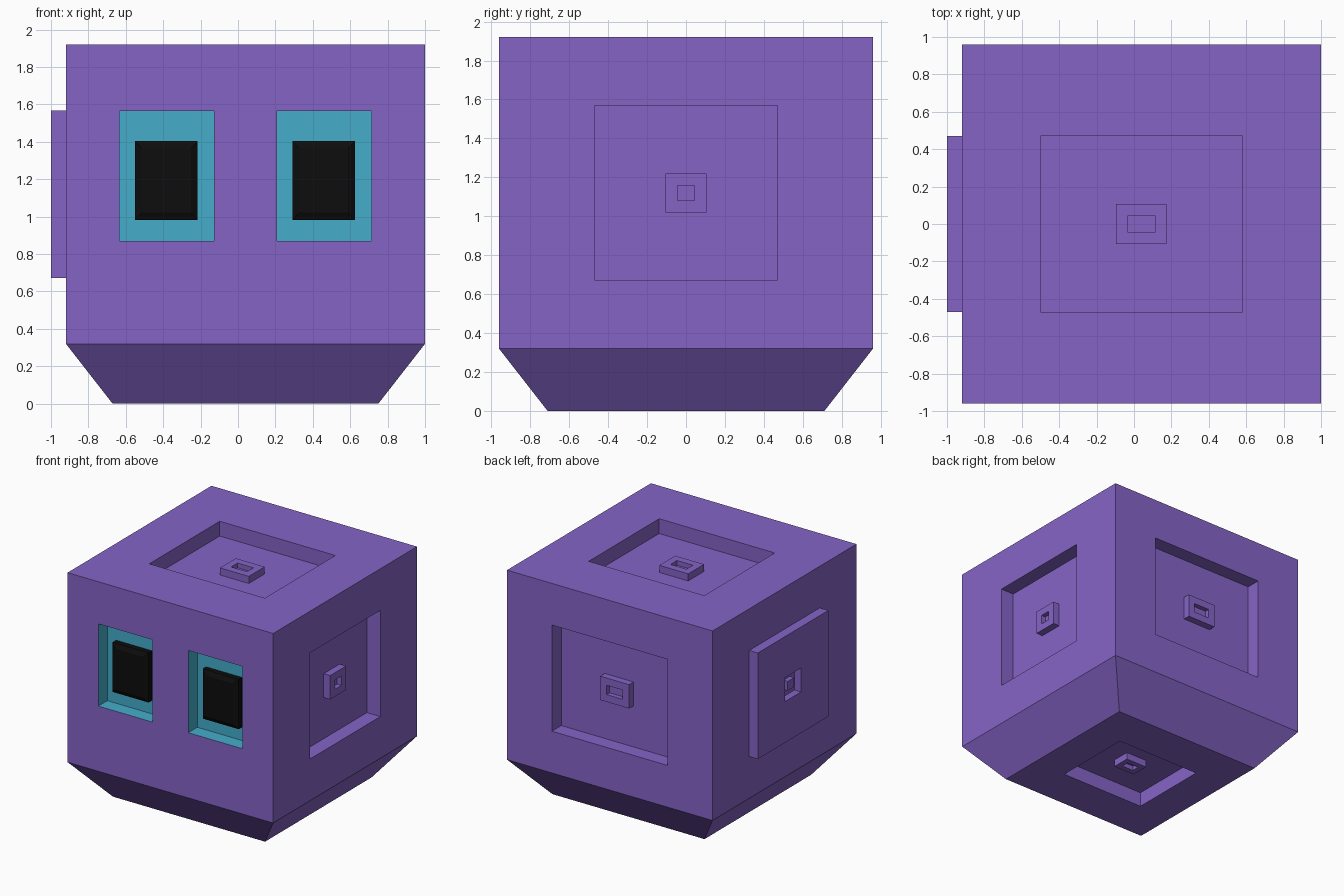
import bpy, bmesh
from mathutils import Vector, Matrix

if "Cube" in bpy.data.objects:
    bpy.data.objects.remove(bpy.data.objects["Cube"])


def material(name, rgb):
    m = bpy.data.materials.new(name)
    m.diffuse_color = (*rgb, 1)
    m.use_nodes = True
    m.node_tree.nodes["Principled BSDF"].inputs["Base Color"].default_value = m.diffuse_color
    return m


PURPLE = material("purple", (0.235, 0.127, 0.565))
BLUE = material("blue", (0.06, 0.42, 0.60))
BLACK = material("black", (0.004, 0.004, 0.004))


def push(bm, face, scale=(1, 1, 1), out=0.0, shift=(0, 0, 0)):
    """Extrude a face: scale about its centre, then move along its normal."""
    n = face.normal.copy()
    c = face.calc_center_bounds()
    face = bmesh.ops.extrude_discrete_faces(bm, faces=[face])["faces"][0]
    for v in face.verts:
        d = v.co - c
        v.co = c + Vector([a * b for a, b in zip(d, scale)]) + n * out + Vector(shift)
    bm.normal_update()
    return face


def facing(bm, direction):
    return [f for f in bm.faces if f.normal.dot(Vector(direction)) > 0.99]


def box(centre, size):
    bm = bmesh.new()
    m = Matrix.Translation(centre) @ Matrix.Diagonal((*size, 1))
    bmesh.ops.create_cube(bm, size=1, matrix=m)
    bm.normal_update()
    return bm


def finish(bm, name, mats):
    me = bpy.data.meshes.new(name)
    bm.to_mesh(me)
    bm.free()
    for m in mats:
        me.materials.append(m)
    ob = bpy.data.objects.new(name, me)
    bpy.context.collection.objects.link(ob)


# Main block with a tapered base
bm = box((0.04, 0, 1.12), (1.92, 1.92, 1.6))
faces = {d: facing(bm, d)[0] for d in
         [(1, 0, 0), (-1, 0, 0), (0, 1, 0), (0, 0, 1), (0, 0, -1)]}
faces[(0, 0, -1)] = push(bm, faces[(0, 0, -1)], (0.74, 0.74, 1), 0.32)

# Nested panels, alternately sunk and raised; the left side is reversed
PANELS = [((0.5625, 0.49, 0.56), -0.125),
          ((0.25, 0.225, 0.225), 0.06),
          ((0.55, 0.41, 0.39), -0.04)]
for d, f in faces.items():
    left = d == (-1, 0, 0)
    for i, (scale, out) in enumerate(PANELS):
        if left:
            out = 0.08 if i == 0 else -out
        f = push(bm, f, scale)
        f = push(bm, f, out=out)

# Split the front in two and sink an eye socket in each half
front = facing(bm, (0, -1, 0))[0]
bmesh.ops.bisect_plane(bm, geom=[front, *front.edges, *front.verts],
                       plane_co=(0.04, 0, 0), plane_no=(1, 0, 0))
bm.normal_update()
for f in facing(bm, (0, -1, 0)):
    if f.calc_center_bounds().y > -0.95:
        continue
    dx = 0.06 if f.calc_center_bounds().x < 0.04 else -0.06
    f = push(bm, f, (0.526, 1, 0.434), shift=(dx, 0, 0.0975))
    f.material_index = 1
    push(bm, f, out=-0.12)
finish(bm, "head_block", [PURPLE, BLUE])

# Pupils with a chamfered front
for side, x in (("left", -0.383), ("right", 0.458)):
    bm = box((x, -0.86, 1.193), (0.335, 0.05, 0.42))
    push(bm, facing(bm, (0, -1, 0))[0], (0.78, 1, 0.82), 0.02)
    finish(bm, side + "_pupil", [BLACK])
